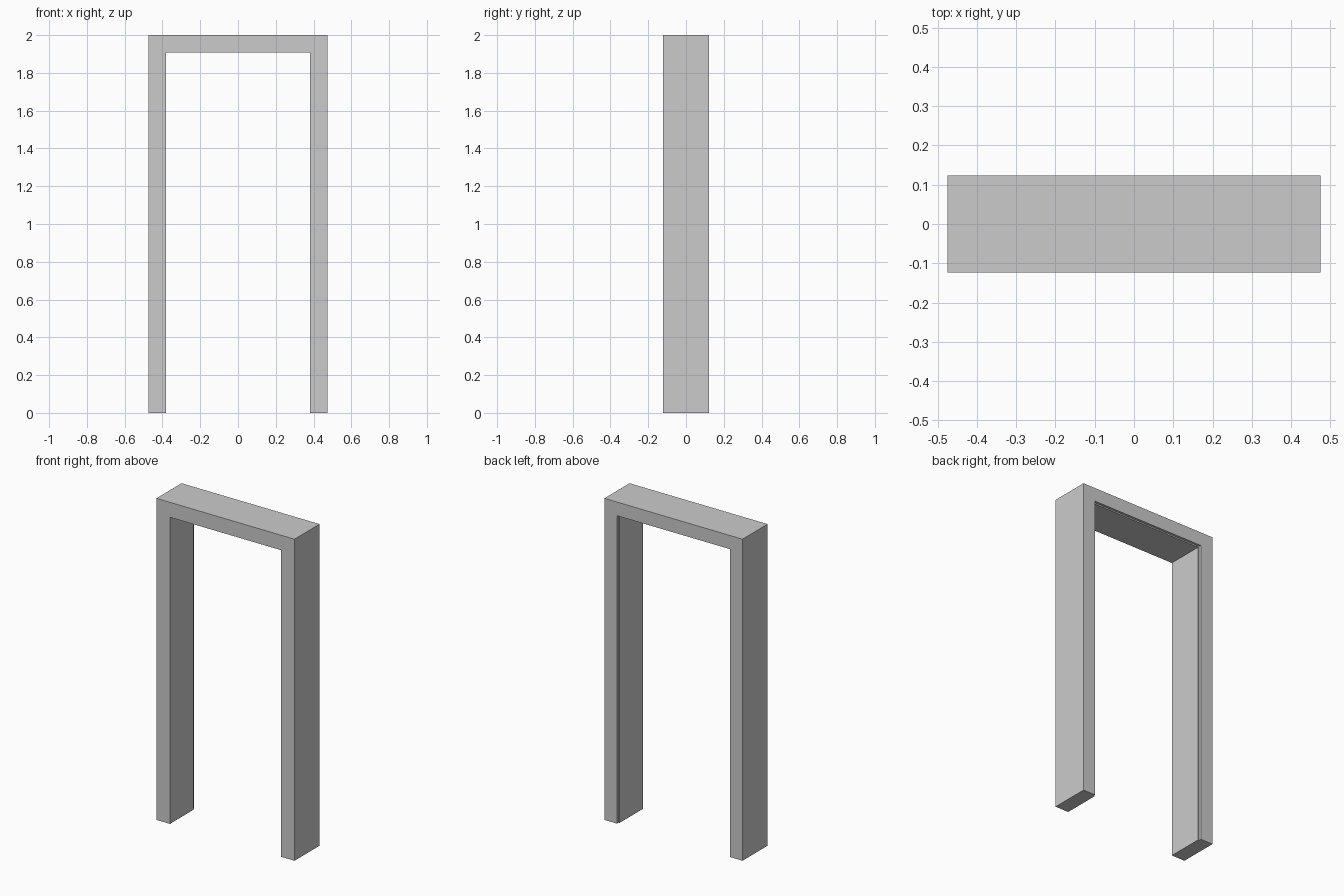
import bpy, bmesh

if "Cube" in bpy.data.objects:
    bpy.data.objects.remove(bpy.data.objects["Cube"])

HW, H = 0.475, 2.0          # outer half width, height
Y0, Y1 = -0.123, 0.123      # front, back
T, STEP, DEPTH = 0.093, 0.008, 0.015   # frame thickness, rebate width and depth


def ring(t):
    """U-shaped opening inset by t from the outer outline, as (x, z)."""
    return [(-HW + t, 0), (-HW + t, H - t), (HW - t, H - t), (HW - t, 0)]


# Cross-section of the frame: (inset, y), with a shallow rebate on the back edge
section = [(0, Y0), (T, Y0), (T, Y1 - DEPTH), (T - STEP, Y1 - DEPTH), (T - STEP, Y1), (0, Y1)]

# Sweep the section around the opening with mitred corners
bm = bmesh.new()
loops = [[bm.verts.new((x, y, z)) for x, z in ring(t)] for t, y in section]
n = len(loops)
for i in range(n):
    a, b = loops[i], loops[(i + 1) % n]
    for k in range(3):
        bm.faces.new((a[k], a[k + 1], b[k + 1], b[k]))
# Feet
for k in (0, 3):
    bm.faces.new([l[k] for l in loops])
bmesh.ops.recalc_face_normals(bm, faces=bm.faces)
# Merge mitre seams into single flat faces
bmesh.ops.dissolve_limit(bm, angle_limit=0.01, verts=bm.verts, edges=bm.edges)

mesh = bpy.data.meshes.new("door_frame")
bm.to_mesh(mesh)
bm.free()
frame = bpy.data.objects.new("door_frame", mesh)
bpy.context.collection.objects.link(frame)
